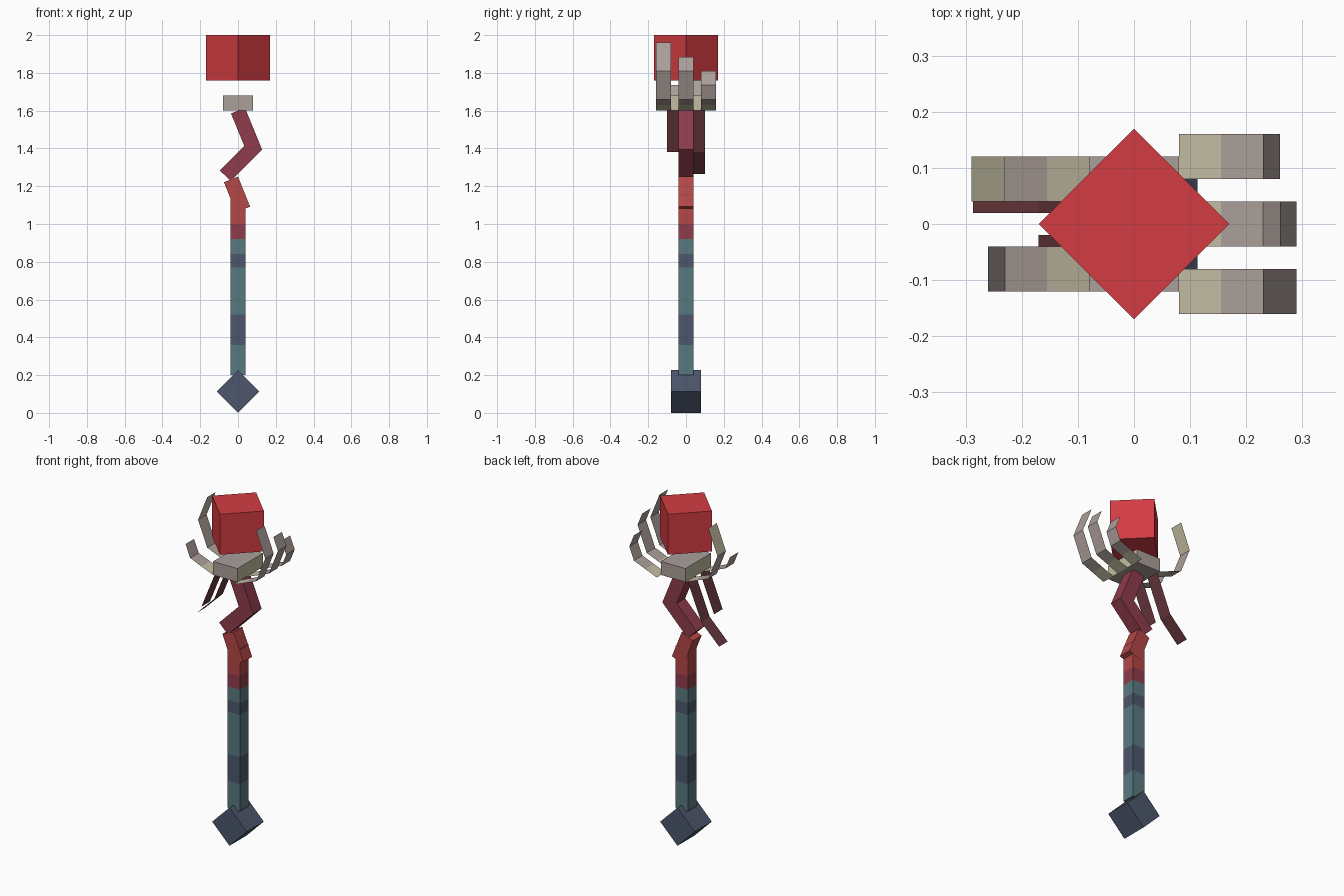
import bpy, bmesh, math
from mathutils import Matrix, Vector

cube = bpy.data.objects.get("Cube")
if cube:
    bpy.data.objects.remove(cube, do_unlink=True)


def material(name, hex_code):
    m = bpy.data.materials.new(name)
    rgb = [int(hex_code[i:i + 2], 16) / 255 for i in (0, 2, 4)]
    col = [c / 12.92 if c < 0.04045 else ((c + 0.055) / 1.055) ** 2.4 for c in rgb] + [1]
    m.use_nodes = True
    m.diffuse_color = col
    m.node_tree.nodes["Principled BSDF"].inputs["Base Color"].default_value = col
    return m


GEM = material("gem red", "D43C43")
RED = material("coral red", "B54747")
MAROON = material("maroon", "8E3C4B")
ROOT = material("dark root", "6A393E")
TEAL = material("teal", "597A80")
NAVY = material("navy", "4C566C")
TAN = material("tan bone", "C2BCA2")
MAUVE = material("mauve bone", "AB9F9A")


def finish(name, bm, mats):
    me = bpy.data.meshes.new(name)
    bm.to_mesh(me)
    bm.free()
    for m in mats:
        me.materials.append(m)
    ob = bpy.data.objects.new(name, me)
    bpy.context.scene.collection.objects.link(ob)
    return ob


def box(name, size, centre, mat, axis="Y", angle=0):
    bm = bmesh.new()
    bmesh.ops.create_cube(bm, size=1, matrix=Matrix.Translation(centre)
                          @ Matrix.Rotation(angle, 4, axis) @ Matrix.Diagonal((*size, 1)))
    return finish(name, bm, [mat])


def limb(name, a, b, mat, depth=0.08):
    """Square bar between two points of the xz plane."""
    d = Vector((b[0] - a[0], 0, b[1] - a[1]))
    mid = ((a[0] + b[0]) / 2, 0, (a[1] + b[1]) / 2)
    return box(name, (0.08, depth, d.length), mid, mat, "Y", math.atan2(d.x, d.z))


def strip(name, path, y, mats):
    """Thin flat ribbon following an xz path, one material per segment."""
    bm = bmesh.new()
    rows = [[bm.verts.new((x, y + s, z)) for s in (-0.04, 0.04)] for x, z in path]
    used = list(dict.fromkeys(mats))
    for lo, hi, m in zip(rows, rows[1:], mats):
        bm.faces.new((lo[0], lo[1], hi[1], hi[0])).material_index = used.index(m)
    return finish(name, bm, used)


# Foot block and floating gem
side = 0.16
box("foot_block", (side, side, side), (0, 0, side / math.sqrt(2)), NAVY, "Y", math.pi / 4)
box("gem", (0.24, 0.24, 0.24), (0, 0, 1.88), GEM, "Z", math.pi / 4)

# Banded shaft
levels = [0.2, 0.36, 0.52, 0.77, 0.84, 0.92, 1.0, 1.16]
bands = [TEAL, NAVY, TEAL, NAVY, TEAL, MAROON, RED]
palette = [TEAL, NAVY, MAROON, RED]
bm = bmesh.new()
rings = [[bm.verts.new((x * 0.04, y * 0.04, z)) for x, y in ((-1, -1), (1, -1), (1, 1), (-1, 1))]
         for z in levels]
for lo, hi, m in zip(rings, rings[1:], bands):
    for i in range(4):
        j = (i + 1) % 4
        bm.faces.new((lo[i], lo[j], hi[j], hi[i])).material_index = palette.index(m)
bm.faces.new(rings[0][::-1])
bm.faces.new(rings[-1]).material_index = palette.index(RED)
finish("shaft", bm, palette)

# Crooked neck
limb("neck_lower", (0.027, 1.077), (-0.037, 1.236), RED, 0.081)
limb("neck_middle", (-0.067, 1.255), (0.099, 1.422), MAROON)
limb("neck_upper", (0.09, 1.38), (0, 1.6), MAROON)

# Palm: mauve with tan ends
palm = box("palm", (0.16, 0.24, 0.08), (0, 0, 1.64), MAUVE)
palm.data.materials.append(TAN)
for f in palm.data.polygons:
    f.material_index = int(abs(f.normal.x) > 0.5)

# Fingers: side, y, length of outward and inward parts, tip colour
fingers = [
    ("left_front", 1, -0.12, 1, 1, MAUVE),
    ("left_middle", 1, 0, 1, 0.5, MAUVE),
    ("left_back", 1, 0.12, 0.5, 0.5, MAUVE),
    ("right_front", -1, -0.08, 0.5, 0, MAUVE),
    ("right_back", -1, 0.08, 1, 1, TAN),
]
for name, s, y, out, inward, tip in fingers:
    path = [(0.08, 1.6), (0.155, 1.63), (0.23, 1.66), (0.23 + 0.06 * out, 1.66 + 0.15 * out)]
    if inward:
        x, z = path[-1]
        path.append((x - 0.06 * inward, z + 0.15 * inward))
    strip("finger_" + name, [(s * x, z) for x, z in path], y, [TAN, MAUVE, MAUVE, tip][:len(path) - 1])

# Hanging roots
hang = [(-0.08, 1.6), (-0.17, 1.38), (-0.287, 1.265)]
strip("root_back", hang, 0.06, [ROOT, ROOT])
strip("root_front", hang[:2], -0.06, [ROOT])
